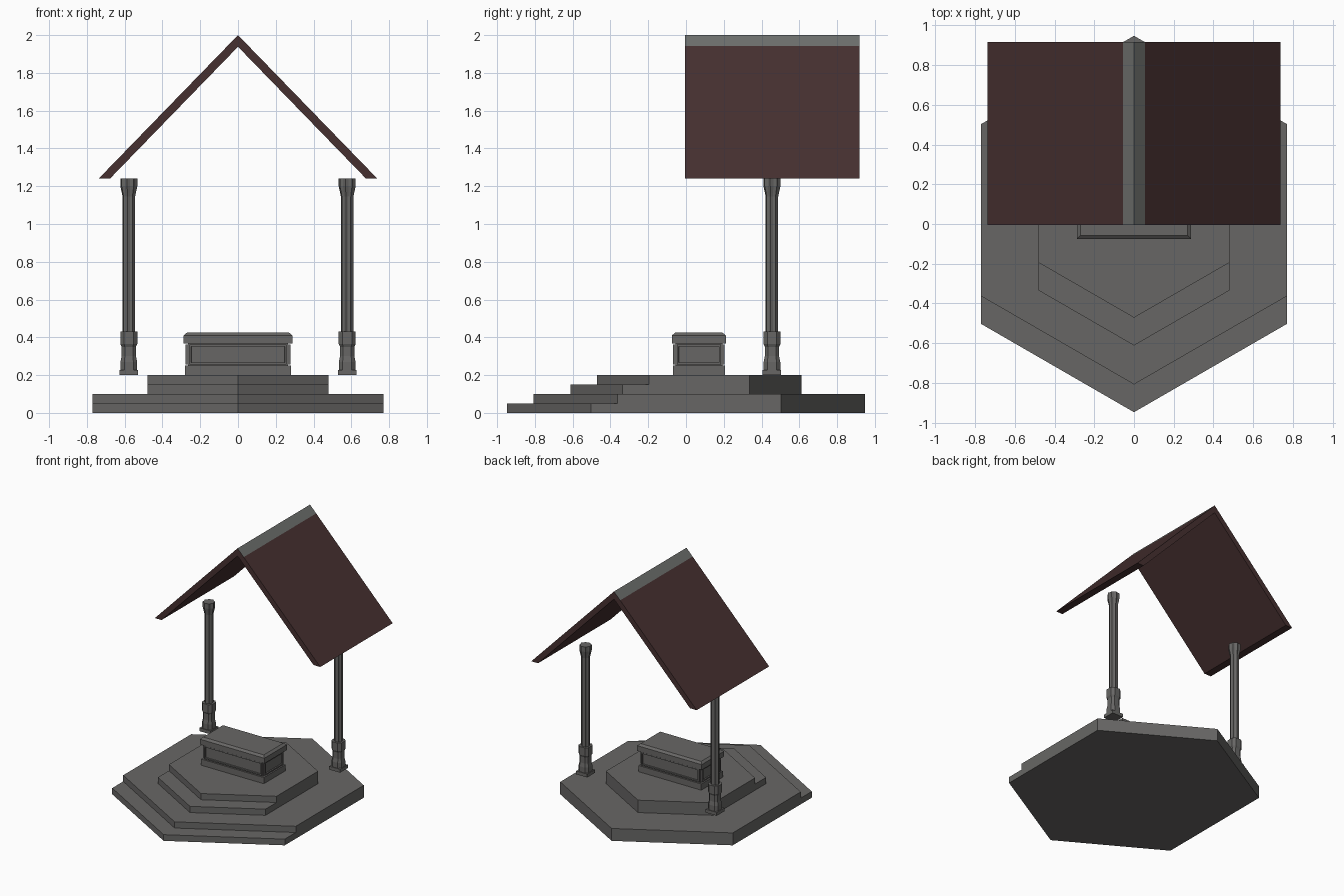
import bpy, bmesh, math

if "Cube" in bpy.data.objects:
    bpy.data.objects.remove(bpy.data.objects["Cube"])


def material(name, rgb):
    m = bpy.data.materials.new(name)
    m.diffuse_color = (*rgb, 1)
    m.use_nodes = True
    m.node_tree.nodes["Principled BSDF"].inputs["Base Color"].default_value = m.diffuse_color
    return m


STONE = material("grey stone", (0.137, 0.134, 0.130))
RIDGE = material("ridge grey", (0.155, 0.16, 0.153))
ROOF = material("dark brown roof", (0.062, 0.030, 0.030))


def finish(name, bm, *mats):
    bmesh.ops.recalc_face_normals(bm, faces=bm.faces)
    me = bpy.data.meshes.new(name)
    bm.to_mesh(me)
    bm.free()
    for m in mats:
        me.materials.append(m)
    ob = bpy.data.objects.new(name, me)
    bpy.context.collection.objects.link(ob)
    return ob


def loft(rings):
    """Closed solid through rings that share a point count."""
    bm = bmesh.new()
    vs = [[bm.verts.new(p) for p in r] for r in rings]
    n = len(vs[0])
    for a, b in zip(vs, vs[1:]):
        for i in range(n):
            j = (i + 1) % n
            bm.faces.new((a[i], a[j], b[j], b[i]))
    bm.faces.new(vs[0][::-1])
    bm.faces.new(vs[-1])
    return bm


def rect(cx, cy, hx, hy, z):
    return [(cx + sx * hx, cy + sy * hy, z)
            for sx, sy in ((-1, -1), (1, -1), (1, 1), (-1, 1))]


# Stepped hexagonal platform: each step's front edge moves back
def step(name, w, front, back, z0, z1):
    k = w * math.tan(math.radians(30))
    out = [(0, front), (w, front + k), (w, back - k),
           (0, back), (-w, back - k), (-w, front + k)]
    finish(name, loft([[(x, y, z) for x, y in out] for z in (z0, z1)]), STONE)


step("platform_lower_step", 0.77, -0.948, 0.948, 0, 0.05)
step("platform_upper_step", 0.77, -0.808, 0.948, 0.05, 0.10)
step("dais_lower_step", 0.48, -0.612, 0.612, 0.10, 0.15)
step("dais_upper_step", 0.48, -0.472, 0.612, 0.15, 0.20)

# Stone chest: plinth, panelled body, chamfered lid
CY = 0.068
finish("chest_plinth", loft([rect(0, CY, 0.28, 0.138, z) for z in (0.20, 0.25)]), STONE)

bm = loft([rect(0, CY, 0.265, 0.124, z) for z in (0.25, 0.37)])
bmesh.ops.recalc_face_normals(bm, faces=bm.faces)
sides = [f for f in bm.faces if abs(f.normal.z) < 0.5]
for thick, depth in ((0.010, 0), (0.0005, 0.012), (0.014, 0), (0.001, -0.010)):
    bmesh.ops.inset_individual(bm, faces=sides, thickness=thick, depth=depth)
finish("chest_body", bm, STONE)

finish("chest_lid", loft([rect(0, CY, 0.288, 0.143, 0.367),
                          rect(0, CY, 0.288, 0.143, 0.410),
                          rect(0, CY, 0.270, 0.125, 0.425)]), STONE)


# Fluted columns on pedestals, either side
def flutes(cx, cy, r, z, n=8):
    return [(cx + (r if i % 2 else r * 0.84) * math.cos(math.pi * (i + 0.5) / n),
             cy + (r if i % 2 else r * 0.84) * math.sin(math.pi * (i + 0.5) / n), z)
            for i in range(2 * n)]


def octagon(cx, cy, h, z):
    c = h * 0.55
    return [(cx + x, cy + y, z) for x, y in
            ((-c, -h), (c, -h), (h, -c), (h, c), (c, h), (-c, h), (-h, c), (-h, -c))]


for side, cx in (("left", -0.578), ("right", 0.578)):
    cy = 0.455
    finish(side + "_column_base",
           loft([rect(cx, cy, 0.049, 0.049, z) for z in (0.20, 0.227)]), STONE)
    finish(side + "_column_pedestal",
           loft([octagon(cx, cy, h, z) for h, z in
                 ((0.044, 0.227), (0.044, 0.27), (0.038, 0.30), (0.038, 0.35),
                  (0.045, 0.365), (0.045, 0.43))]), STONE)
    finish(side + "_column_shaft",
           loft([flutes(cx, cy, r, z) for r, z in
                 ((0.034, 0.43), (0.034, 1.145), (0.038, 1.165),
                  (0.046, 1.20), (0.046, 1.24))]), STONE)

# Gabled roof with a grey ridge strip on top
S = 0.76 / 0.738
prof = [(-0.738, 1.24), (-0.055, 2 - 0.055 * S), (0, 2), (0.055, 2 - 0.055 * S),
        (0.738, 1.24), (0.678, 1.24), (0, 1.24 + 0.678 * S), (-0.678, 1.24)]
bm = loft([[(x, y, z) for x, z in prof] for y in (-0.006, 0.918)])
bmesh.ops.recalc_face_normals(bm, faces=bm.faces)
for f in bm.faces:
    c = f.calc_center_median()
    if abs(c.x) < 0.05 and f.normal.z > 0.3:
        f.material_index = 1
finish("gable_roof", bm, ROOF, RIDGE)
